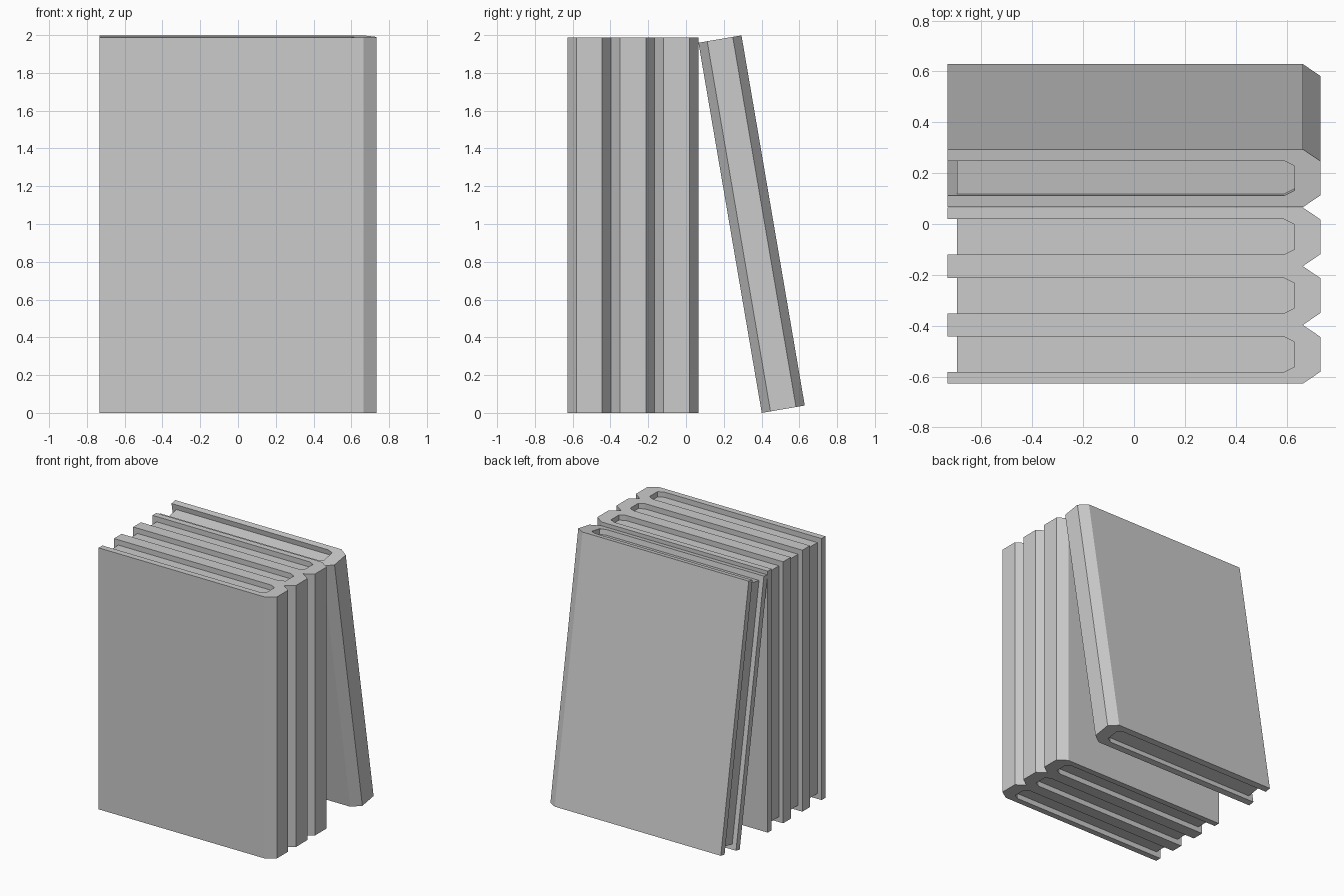
import bpy, bmesh, math

if "Cube" in bpy.data.objects:
    bpy.data.objects.remove(bpy.data.objects["Cube"])

X = 0.733          # half length of a cover
T = 0.231          # book thickness
H = 1.988          # book height
WALL = 0.046       # cover board thickness
RECESS = 0.04      # page inset at top and bottom

# Inner outline of the spine, shared by cover and pages
INNER = [(0.59, WALL), (0.632, WALL + 0.021), (0.632, T - WALL - 0.021), (0.59, T - WALL)]
COVER = ([(-X, 0), (0.664, 0), (X, 0.047), (X, T - 0.047), (0.664, T), (-X, T), (-X, T - WALL)]
         + INNER[::-1] + [(-X, WALL)])
PAGES = [(-0.697, WALL)] + INNER + [(-0.697, T - WALL)]


def prism(name, profile, z0, z1, y, tilt):
    """Extrude an XY profile upward and place it on the shelf."""
    bm = bmesh.new()
    face = bm.faces.new([bm.verts.new((px, py, z0)) for px, py in profile])
    ext = bmesh.ops.extrude_face_region(bm, geom=[face])
    top = [v for v in ext["geom"] if isinstance(v, bmesh.types.BMVert)]
    bmesh.ops.translate(bm, verts=top, vec=(0, 0, z1 - z0))
    bmesh.ops.recalc_face_normals(bm, faces=bm.faces)
    mesh = bpy.data.meshes.new(name)
    bm.to_mesh(mesh)
    bm.free()
    ob = bpy.data.objects.new(name, mesh)
    ob.location = (0, y, 0)
    ob.rotation_euler = (tilt, 0, 0)
    bpy.context.collection.objects.link(ob)


def book(name, y, tilt=0.0):
    prism(name + "_cover", COVER, 0, H, y, tilt)
    prism(name + "_pages", PAGES, RECESS, H - RECESS, y, tilt)


# Three upright books
for i in range(3):
    book(f"upright_book_{i + 1}", -0.628 + i * T)

# Leaning book, pivoting on its lower front edge
book("leaning_book", 0.401, math.radians(9.7))
